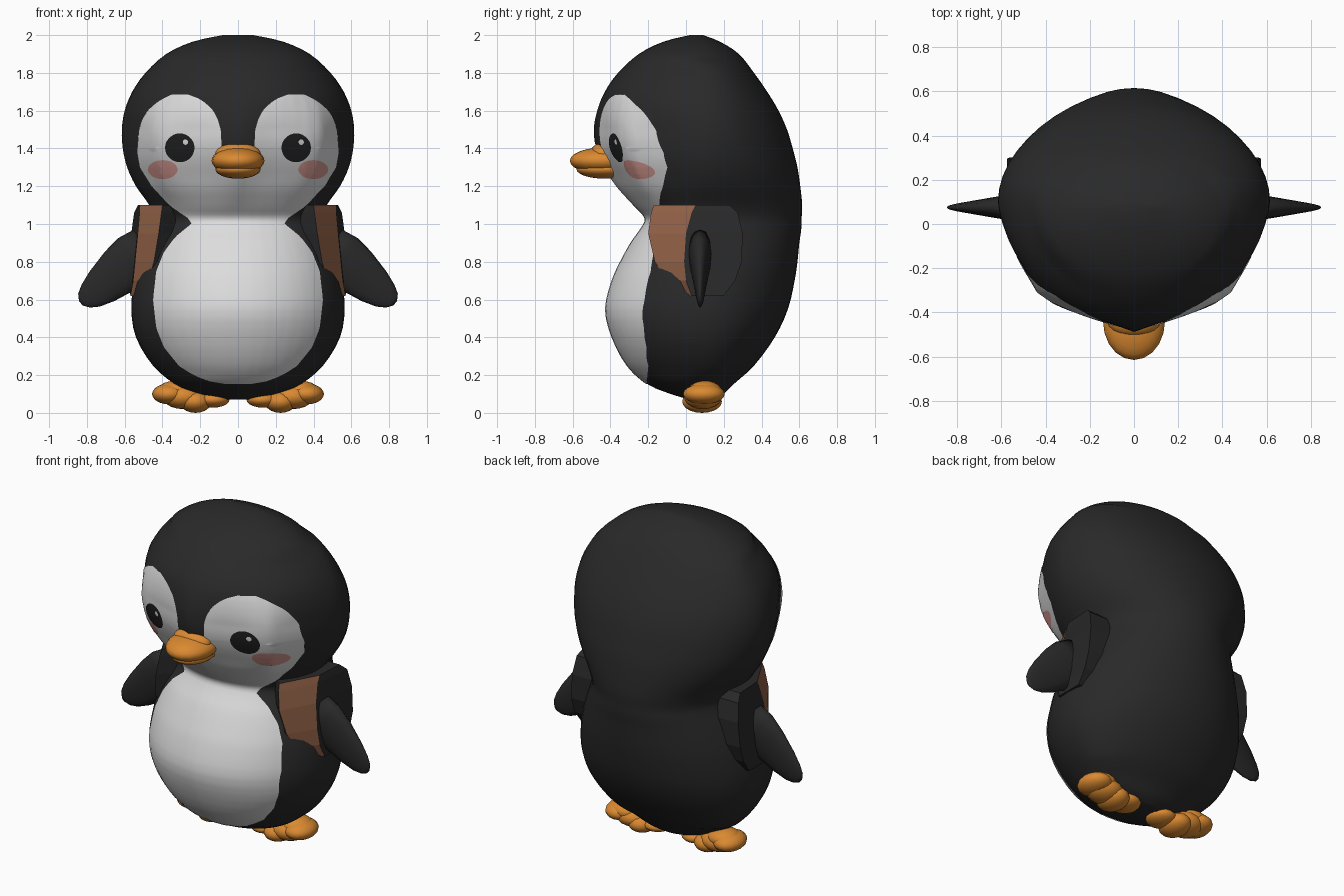
import bpy, bmesh, math
from mathutils import Vector
from mathutils.bvhtree import BVHTree

if "Cube" in bpy.data.objects:
    bpy.data.objects.remove(bpy.data.objects["Cube"])


def material(name, r, g, b):
    m = bpy.data.materials.new(name)
    m.diffuse_color = (r, g, b, 1)
    m.use_nodes = True
    m.node_tree.nodes["Principled BSDF"].inputs["Base Color"].default_value = m.diffuse_color
    return m


BLACK = material("charcoal black", .022, .022, .022)
WHITE = material("soft white", .72, .72, .72)
ORANGE = material("orange", .70, .25, .03)
BROWN = material("brown", .30, .125, .065)
PINK = material("blush pink", .66, .31, .28)
EYE = material("eye black", .014, .014, .014)


def finish(bm, name, mats, smooth=True, front=False):
    """Turn a bmesh into a named object."""
    bmesh.ops.remove_doubles(bm, verts=bm.verts, dist=1e-5)
    bmesh.ops.recalc_face_normals(bm, faces=bm.faces)
    if front:  # surface plates must look toward -y
        bm.normal_update()
        flip = [f for f in bm.faces if f.normal.y > 0]
        bmesh.ops.reverse_faces(bm, faces=flip)
    for f in bm.faces:
        f.smooth = smooth
    me = bpy.data.meshes.new(name)
    bm.to_mesh(me)
    for m in mats:
        me.materials.append(m)
    ob = bpy.data.objects.new(name, me)
    bpy.context.collection.objects.link(ob)
    return ob


def grid(bm, rows, closed=False, cap=False):
    """Skin a list of point rows; returns the faces made with their column."""
    vs = [[bm.verts.new(p) for p in r] for r in rows]
    n = len(rows[0])
    out = []
    for a, b in zip(vs, vs[1:]):
        for i in range(n if closed else n - 1):
            j = (i + 1) % n
            out.append((bm.faces.new((a[i], a[j], b[j], b[i])), i))
    if cap:
        bm.faces.new(vs[0])
        bm.faces.new(vs[-1])
    return out


def lerp_table(t, z):
    for a, b in zip(t, t[1:]):
        if a[0] <= z <= b[0]:
            return a[1] + (b[1] - a[1]) * (z - a[0]) / (b[0] - a[0])
    return t[-1][1] if z > t[-1][0] else t[0][1]


def smooth_rows(t, n):
    """Pass a smooth curve through table rows, n steps per row."""
    out = []
    for k in range(len(t) - 1):
        p = [Vector(t[max(0, min(len(t) - 1, k + d))]) for d in (-1, 0, 1, 2)]
        for s in range(n):
            u = s / n
            out.append(p[1] + .5 * u * (p[2] - p[0] + u * (2 * p[0] - 5 * p[1] + 4 * p[2] - p[3]
                                        + u * (3 * (p[1] - p[2]) + p[3] - p[0]))))
    return out + [Vector(t[-1])]


# Body and head: rings of height, half width, front y, back y
RINGS = [(.07, .07, .02, .15), (.10, .21, -.08, .20), (.15, .33, -.20, .25), (.25, .45, -.31, .36),
         (.40, .54, -.39, .47), (.55, .565, -.425, .54), (.70, .55, -.39, .575), (.80, .525, -.345, .59),
         (.90, .49, -.29, .60), (.97, .46, -.24, .61), (1.03, .445, -.215, .612), (1.10, .47, -.275, .615),
         (1.20, .54, -.365, .605), (1.30, .587, -.43, .59), (1.40, .61, -.475, .565), (1.50, .615, -.488, .535),
         (1.60, .60, -.47, .49), (1.70, .56, -.43, .43), (1.80, .49, -.36, .36), (1.90, .38, -.25, .28),
         (1.965, .24, -.12, .18), (2.0, .08, .02, .09)]
WEDGE = [(0, 1), (.22, .89), (.69, .724), (.95, .19), (1, 0)]  # flatter cheeks
CHEEK = [(1.08, 0), (1.25, .7), (1.5, .7), (1.7, 0)]  # how strongly, by height
SEG = 48
rows = []
for z, w, yf, yb in smooth_rows(RINGS, 3):
    yc = min(.1, (yf + yb) / 2 + .02) if z < .2 or z > 1.85 else .1
    k = lerp_table(CHEEK, z)
    row = []
    for i in range(SEG):
        a = math.tau * i / SEG
        c, s = math.cos(a), math.sin(a)
        depth = s * (yb - yc) if s > 0 else (s * (1 - k) - k * lerp_table(WEDGE, abs(c))) * (yc - yf)
        row.append((w * c, yc + depth, z))
    rows.append(row)
bm = bmesh.new()
grid(bm, rows, closed=True, cap=True)
bm.normal_update()
finish(bm, "body", [BLACK])
tree = BVHTree.FromBMesh(bm)


def on_body(x, z, lift):
    """Point on the front of the body, lifted a little off the surface."""
    for _ in range(40):
        hit, nor, _i, _d = tree.ray_cast(Vector((x, -2, z)), Vector((0, 1, 0)))
        if hit:
            if nor.y > 0:
                nor = -nor
            return hit + nor * lift
        x *= .985
    return Vector((x, 0, z))


# White face and belly: outer and inner edge by height
OUTER = [(.155, .06), (.17, .15), (.20, .23), (.25, .31), (.35, .39), (.45, .43), (.60, .447), (.75, .43),
         (.85, .39), (.93, .33), (1.0, .245), (1.03, .26), (1.10, .36), (1.20, .455), (1.30, .518), (1.38, .532),
         (1.50, .522), (1.56, .50), (1.60, .475), (1.64, .43), (1.665, .39), (1.683, .35)]
INNER = [(.1, 0), (1.395, 0), (1.40, .085), (1.50, .09), (1.55, .105), (1.60, .13), (1.64, .17), (1.665, .21),
         (1.683, .26)]
heights = sorted({.155 + (1.683 - .155) * i / 80 for i in range(81)} | {1.395, 1.40, .17, 1.0})
bm = bmesh.new()
for s in (1, -1):
    rows = []
    for z in heights:
        a, b = lerp_table(INNER, z), lerp_table(OUTER, z)
        rows.append([on_body(s * (a + (b - a) * i / 20), z, .004) for i in range(21)])
    grid(bm, rows)
finish(bm, "white_face_and_belly", [WHITE], front=True)


def disc(name, mat, cx, cz, rx, rz, lift):
    """Oval plate laid on the body."""
    bm = bmesh.new()
    rows = [[on_body(cx + rx * k / 5 * math.cos(math.tau * i / 28),
                     cz + rz * k / 5 * math.sin(math.tau * i / 28), lift) for i in range(28)]
            for k in (.2, 1, 2, 3, 4, 5)]
    grid(bm, rows, closed=True)
    bm.verts.ensure_lookup_table()
    bm.faces.new(bm.verts[:28])
    finish(bm, name, [mat], front=True)


def ellipsoids(name, parts, mat, seg=20, rings=12):
    """Group of stretched spheres: (centre, radii)."""
    bm = bmesh.new()
    for c, r in parts:
        vs = bmesh.ops.create_uvsphere(bm, u_segments=seg, v_segments=rings, radius=1)["verts"]
        for v in vs:
            v.co = Vector((v.co.x * r[0] + c[0], v.co.y * r[1] + c[1], v.co.z * r[2] + c[2]))
    finish(bm, name, [mat])


# Beak
ellipsoids("upper_beak", [((0, -.44, 1.335), (.14, .175, .07)), ((0, -.44, 1.37), (.12, .07, .06))], ORANGE)
ellipsoids("lower_beak", [((0, -.43, 1.29), (.12, .15, .05))], ORANGE)

# Shoulder sections: height, front edge, ridge, back edge (x, y each)
SHOULDER = [(1.10, .40, -.17, .52, .05, .53, .23), (1.06, .405, -.185, .52, .03, .55, .275),
            (.95, .42, -.20, .53, 0, .565, .30), (.80, .445, -.165, .545, -.01, .575, .295),
            (.70, .475, -.10, .555, 0, .575, .26), (.62, .53, .01, .57, .03, .57, .20)]
# Flipper stations: centre x, centre z, half width, half thickness
FLIPPER = [(.47, .87, .13, .065), (.54, .815, .145, .06), (.62, .755, .13, .047), (.72, .67, .102, .03),
           (.78, .62, .075, .02), (.815, .594, .048, .012), (.832, .58, .015, .004)]

for s, side in ((1, "left"), (-1, "right")):
    # Eye, highlight and cheek
    disc("cheek_" + side, PINK, s * .395, 1.29, .077, .05, .006)
    disc("eye_" + side, EYE, s * .305, 1.405, .077, .075, .0075)
    disc("eye_highlight_" + side, WHITE, s * .303 + .028, 1.435, .014, .014, .0095)

    # Shoulder with brown front panel
    bm = bmesh.new()
    rows = [[(s * fx, fy, z), (s * rx, ry, z), (s * bx, by, z), (s * .40, by, z), (s * .32, max(fy, -.1), z)]
            for z, fx, fy, rx, ry, bx, by in SHOULDER]
    for f, col in grid(bm, rows, closed=True, cap=True):
        f.material_index = 1 if col == 0 else 0
    finish(bm, "shoulder_" + side, [BLACK, BROWN], smooth=False)

    # Flipper
    bm = bmesh.new()
    rows = []
    for x, z, w, t in FLIPPER:
        ring = []
        for i in range(14):
            a = math.tau * i / 14
            ring.append((s * (x + .65 * w * math.cos(a)), .075 + t * math.sin(a), z + .76 * w * math.cos(a)))
        rows.append(ring)
    grid(bm, rows, closed=True, cap=True)
    finish(bm, "flipper_" + side, [BLACK])

    # Foot with three toes
    ellipsoids("foot_" + side, [((s * .13, .08, .07), (.085, .09, .042)), ((s * .225, .085, .06), (.085, .105, .06)),
                                ((s * .365, .095, .10), (.09, .11, .055)), ((s * .33, .10, .115), (.10, .09, .055)),
                                ((s * .29, .09, .085), (.11, .10, .065))], ORANGE, 16, 10)
